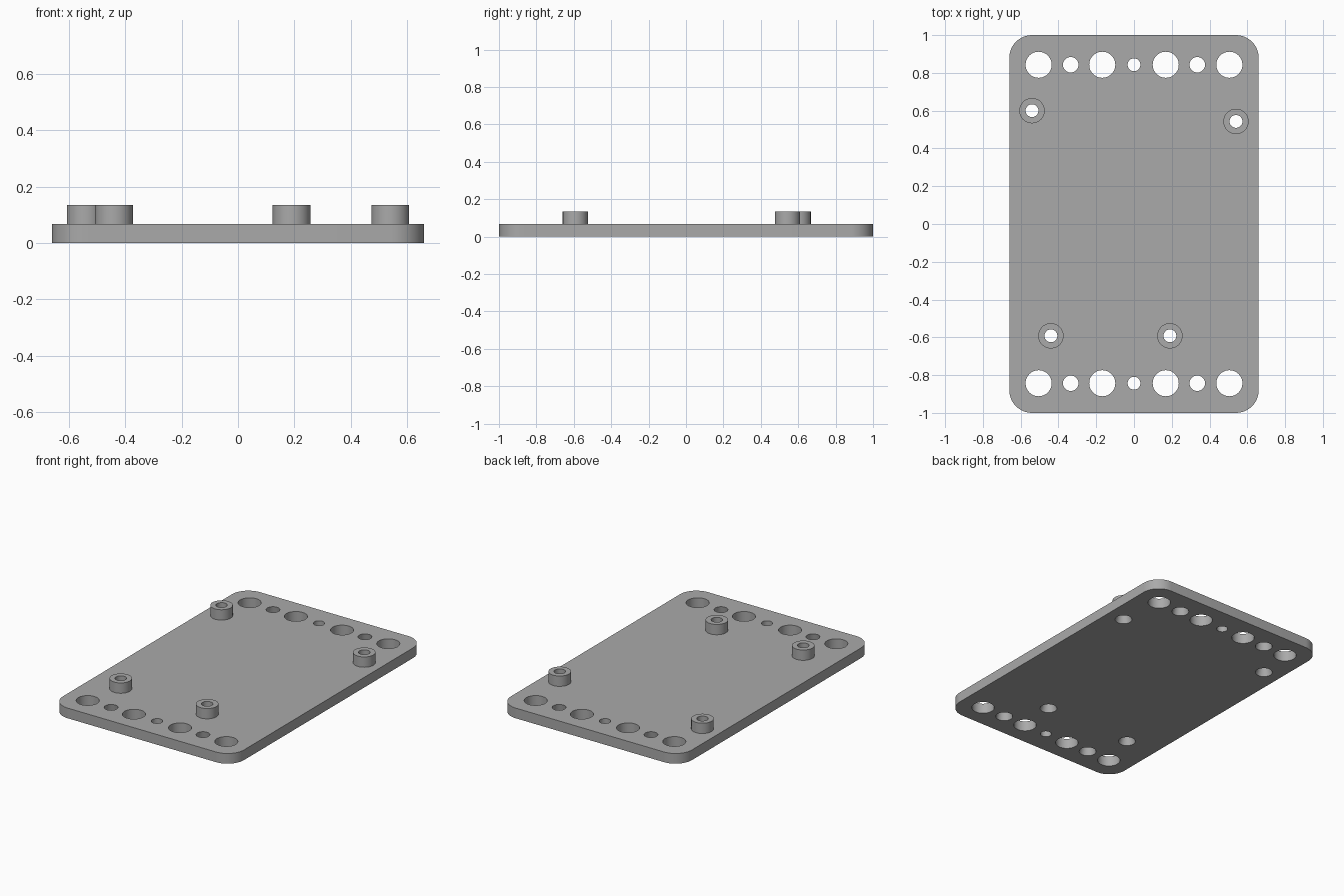
import bpy, bmesh, math

if "Cube" in bpy.data.objects:
    bpy.data.objects.remove(bpy.data.objects["Cube"])

HALF_X, HALF_Y, CORNER = 0.66, 1.0, 0.12
THICK, TOP = 0.067, 0.135
SEGMENTS = 48

grey = bpy.data.materials.new("plain grey")
grey.use_nodes = True
colour = (0.4, 0.4, 0.4, 1)
grey.diffuse_color = colour
grey.node_tree.nodes["Principled BSDF"].inputs["Base Color"].default_value = colour


def make_object(name, bm):
    bmesh.ops.recalc_face_normals(bm, faces=bm.faces)
    mesh = bpy.data.meshes.new(name)
    bm.to_mesh(mesh)
    bm.free()
    mesh.materials.append(grey)
    obj = bpy.data.objects.new(name, mesh)
    bpy.context.collection.objects.link(obj)
    return obj


def smooth(obj):
    bpy.ops.object.select_all(action="DESELECT")
    obj.select_set(True)
    bpy.context.view_layer.objects.active = obj
    bpy.ops.object.shade_smooth_by_angle(angle=math.radians(35))


def add_lathe(bm, x, y, profile, closed):
    """Spin (radius, z) points round a vertical axis; closed makes a ring, otherwise cap both ends."""
    rings = []
    for r, z in profile:
        angles = [math.tau * i / SEGMENTS for i in range(SEGMENTS)]
        rings.append([bm.verts.new((x + r * math.cos(a), y + r * math.sin(a), z)) for a in angles])
    pairs = list(zip(rings, rings[1:]))
    if closed:
        pairs.append((rings[-1], rings[0]))
    else:
        bm.faces.new(rings[0][::-1])
        bm.faces.new(rings[-1])
    for low, high in pairs:
        for i in range(SEGMENTS):
            j = (i + 1) % SEGMENTS
            bm.faces.new((low[i], low[j], high[j], high[i]))


# Plate with rounded corners
bm = bmesh.new()
bmesh.ops.create_cube(bm, size=1)
for v in bm.verts:
    v.co = (v.co.x * 2 * HALF_X, v.co.y * 2 * HALF_Y, (v.co.z + 0.5) * THICK)
upright = [e for e in bm.edges if abs(e.verts[0].co.z - e.verts[1].co.z) > THICK / 2]
bmesh.ops.bevel(bm, geom=upright, offset=CORNER, segments=12, profile=0.5, affect="EDGES")
plate = make_object("base_plate", bm)

# Hole cutters: two mirrored rows, plus one under each standoff
standoffs = [(-0.54, 0.60), (0.54, 0.543), (-0.44, -0.592), (0.19, -0.592)]
row = [(0, 0.034, 0.034)]
for side in (-1, 1):
    row += [(side * 0.168, 0.069, 0.069), (side * 0.335, 0.052, 0.041), (side * 0.505, 0.069, 0.069)]
holes = [(x, y, low, high) for y in (-0.843, 0.843) for x, low, high in row]
holes += [(x, y, 0.052, 0.034) for x, y in standoffs]

bm = bmesh.new()
for x, y, low, high in holes:
    add_lathe(bm, x, y, [(low, -0.02), (low, 0), (high, THICK), (high, THICK + 0.02)], False)
cutter = make_object("hole_cutter", bm)
cutter.hide_render = True

cut = plate.modifiers.new("holes", "BOOLEAN")
cut.operation = "DIFFERENCE"
cut.solver = "EXACT"
cut.object = cutter
bpy.context.view_layer.objects.active = plate
bpy.ops.object.modifier_apply(modifier=cut.name)
bpy.data.objects.remove(cutter)
smooth(plate)

# Hollow standoffs
for number, (x, y) in enumerate(standoffs, 1):
    bm = bmesh.new()
    add_lathe(bm, x, y, [(0.067, THICK), (0.067, TOP), (0.034, TOP), (0.034, THICK)], True)
    smooth(make_object(f"standoff_{number}", bm))
